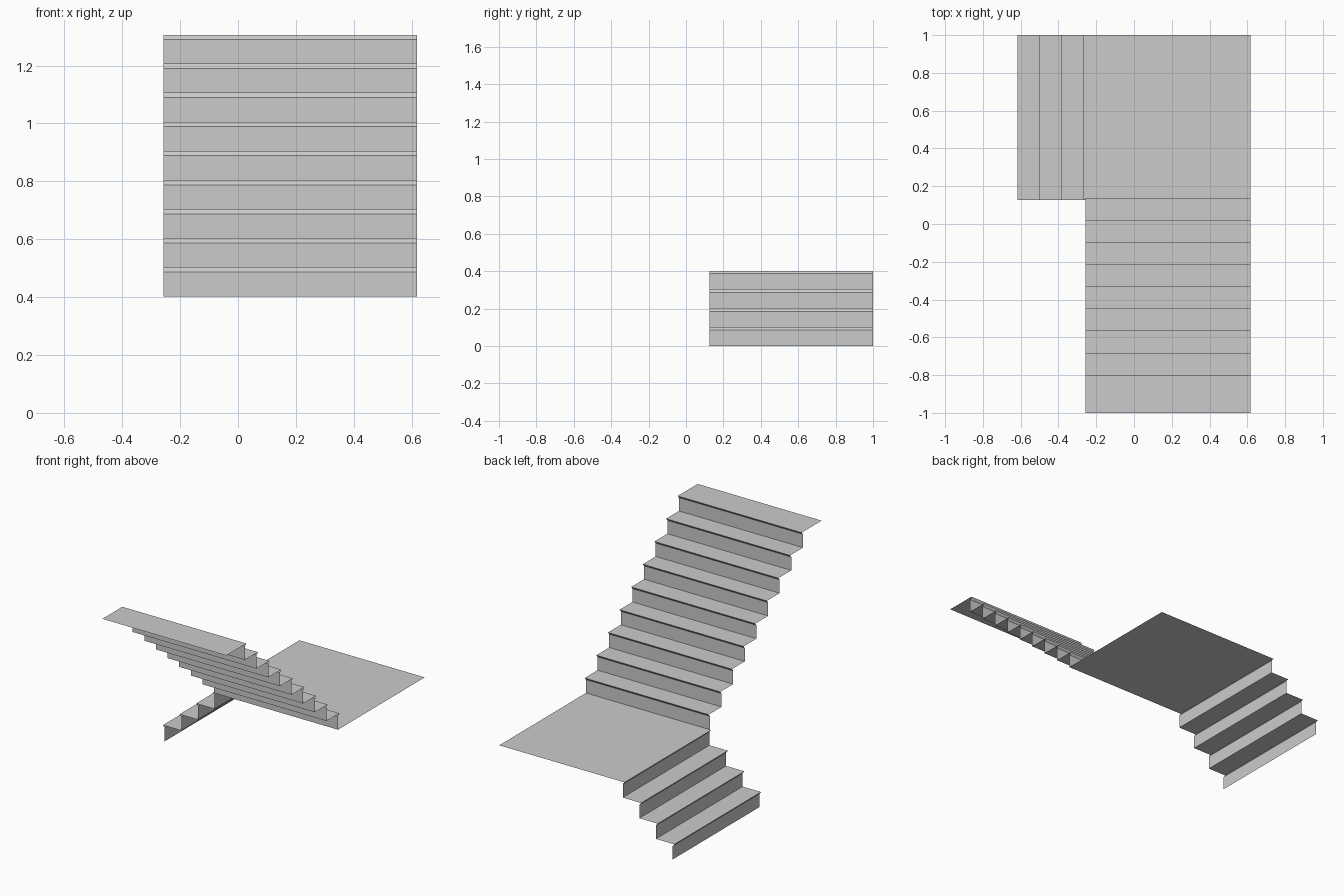
import bpy, bmesh
from mathutils import Vector

if "Cube" in bpy.data.objects:
    bpy.data.objects.remove(bpy.data.objects["Cube"])

RISE = 1.305 / 13      # height of each step
RUN = 0.1172           # spacing of the tread edges
NOSE = 0.0125          # overhang of each tread
LIP = 0.015            # height of the sloped nosing
X0, X1 = -0.257, 0.618 # upper flight width
Y0, Y1 = 0.126, 1.0    # lower flight width


def sheet(name, profile, sweep):
    """Thin folded sheet: a profile swept along a straight line."""
    bm = bmesh.new()
    a = [bm.verts.new(p) for p in profile]
    b = [bm.verts.new(p + sweep) for p in profile]
    for i in range(len(a) - 1):
        bm.faces.new((a[i], a[i + 1], b[i + 1], b[i]))
    bm.normal_update()
    if sum(f.normal.z * f.calc_area() for f in bm.faces) < 0:
        bmesh.ops.reverse_faces(bm, faces=bm.faces[:])
    me = bpy.data.meshes.new(name)
    bm.to_mesh(me)
    bm.free()
    ob = bpy.data.objects.new(name, me)
    bpy.context.collection.objects.link(ob)
    return ob


def steps(count, z, end):
    """Riser, sloped nosing and tread points as (distance, height)."""
    pts = [(0, z)]
    for i in range(count):
        d, top = i * RUN, z + (i + 1) * RISE
        pts += [(d, top - LIP), (d - NOSE, top)]
        pts.append((end if i == count - 1 else d + RUN, top))
    return pts


# lower flight climbs toward +x and ends at the landing edge
start = -0.618 + NOSE
lower = steps(4, 0, X0 - start)
sheet("lower_flight", [Vector((start + d, Y0, z)) for d, z in lower],
      Vector((0, Y1 - Y0, 0)))

# square landing
sheet("landing", [Vector((X0, Y0, 4 * RISE)), Vector((X1, Y0, 4 * RISE))],
      Vector((0, Y1 - Y0, 0)))

# upper flight climbs toward -y and ends in a deeper top tread
upper = steps(9, 4 * RISE, Y0 + 1.0)
sheet("upper_flight", [Vector((X0, Y0 - d, z)) for d, z in upper],
      Vector((X1 - X0, 0, 0)))
